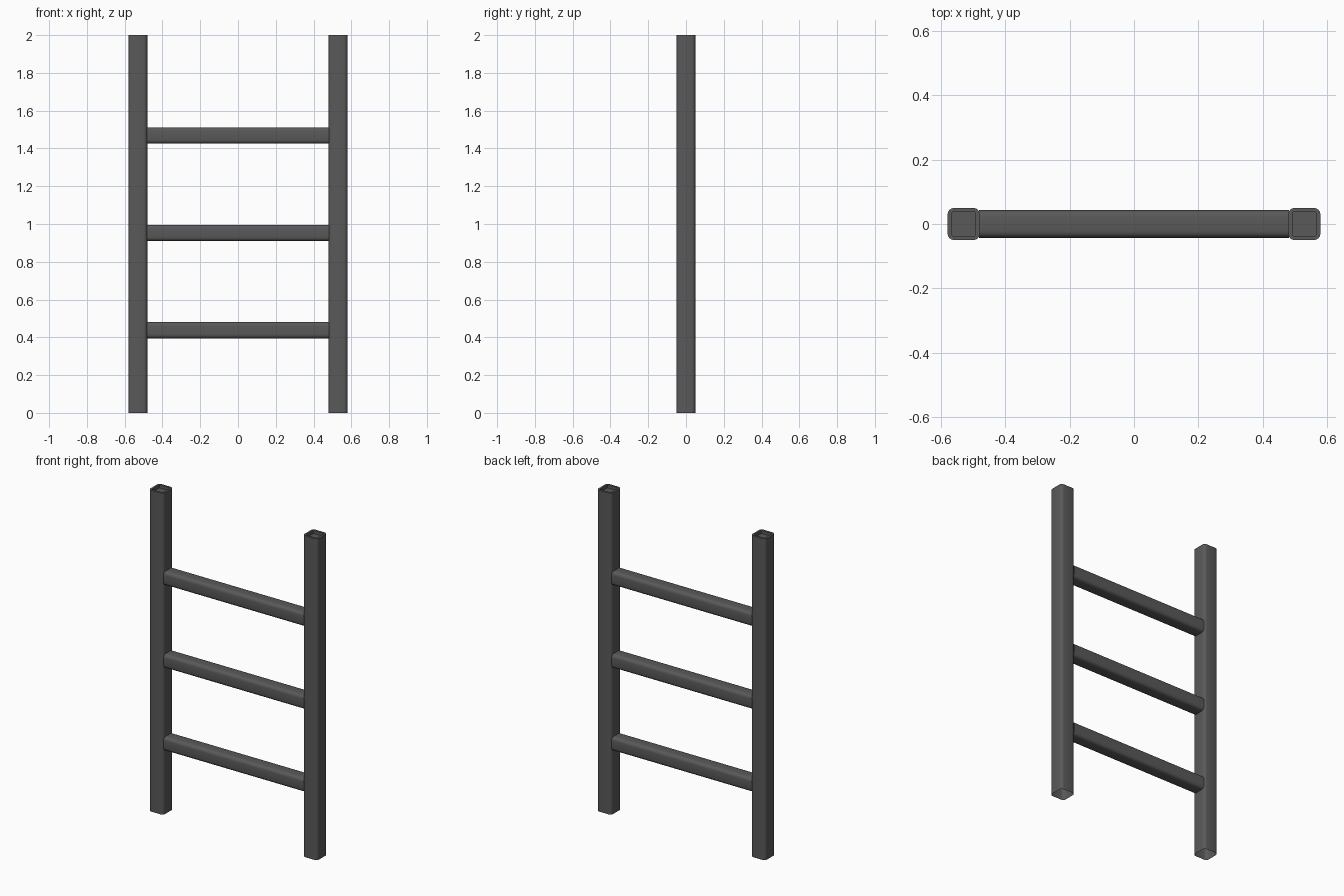
import bpy, bmesh, math
from mathutils import Matrix

if "Cube" in bpy.data.objects:
    bpy.data.objects.remove(bpy.data.objects["Cube"])

# dark grey paint
paint = bpy.data.materials.new("dark_grey")
paint.diffuse_color = (0.1, 0.1, 0.1, 1)
paint.use_nodes = True
paint.node_tree.nodes["Principled BSDF"].inputs["Base Color"].default_value = paint.diffuse_color


def rounded_square(half, radius, steps):
    # outline points, counter-clockwise
    pts = []
    c = half - radius
    for q, (sx, sy) in enumerate([(1, 1), (-1, 1), (-1, -1), (1, -1)]):
        for i in range(steps + 1):
            a = math.pi / 2 * (q + i / steps)
            pts.append((sx * c + radius * math.cos(a), sy * c + radius * math.sin(a)))
    return pts


def loft(name, rings, cap_end, matrix):
    # skin a stack of rings, each given as (outline, height)
    bm = bmesh.new()
    loops = [[bm.verts.new((x, y, z)) for x, y in pts] for pts, z in rings]
    n = len(loops[0])
    for a, b in zip(loops, loops[1:]):
        for i in range(n):
            j = (i + 1) % n
            bm.faces.new((a[i], a[j], b[j], b[i]))
    if cap_end:
        bm.faces.new(loops[-1])
    bm.transform(matrix)
    mesh = bpy.data.meshes.new(name)
    bm.to_mesh(mesh)
    bm.free()
    mesh.materials.append(paint)
    obj = bpy.data.objects.new(name, mesh)
    bpy.context.collection.objects.link(obj)
    bpy.ops.object.select_all(action='DESELECT')
    obj.select_set(True)
    bpy.context.view_layer.objects.active = obj
    bpy.ops.object.shade_smooth_by_angle(angle=math.radians(35))
    return obj


# side rails: open at the bottom, shallow recess in the top
outer = rounded_square(0.05, 0.02, 4)
inner = rounded_square(0.037, 0.004, 4)
for side, x in (("left", -0.53), ("right", 0.53)):
    loft(side + "_rail", [(outer, 0), (outer, 2), (inner, 2), (inner, 1.98)],
         True, Matrix.Translation((x, 0, 0)))

# rungs: rounded square bars between the rails
bar = rounded_square(0.043, 0.02, 4)
for k in range(3):
    loft("rung_%d" % (k + 1), [(bar, -0.482), (bar, 0.482)], False,
         Matrix.Translation((0, 0, 0.438 + 0.515 * k)) @ Matrix.Rotation(math.pi / 2, 4, 'Y'))
